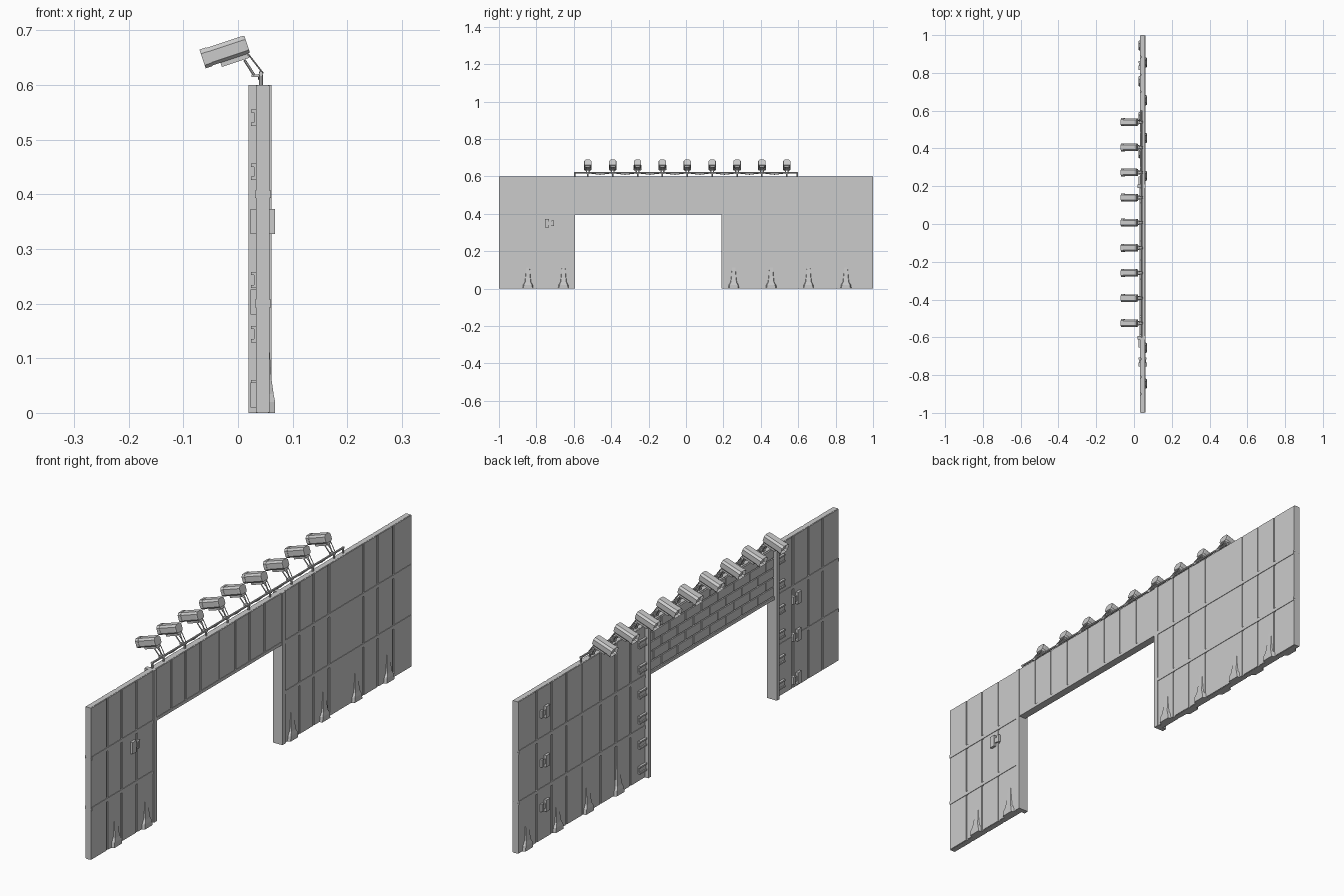
import bpy, bmesh, math
from mathutils import Matrix, Vector

cube = bpy.data.objects.get("Cube")
if cube:
    bpy.data.objects.remove(cube)

grey = bpy.data.materials.new("plain_grey")
grey.use_nodes = True
grey.diffuse_color = (0.6, 0.6, 0.6, 1)
grey.node_tree.nodes["Principled BSDF"].inputs["Base Color"].default_value = (0.6, 0.6, 0.6, 1)


def finish(bm, name):
    bmesh.ops.recalc_face_normals(bm, faces=bm.faces)
    me = bpy.data.meshes.new(name)
    bm.to_mesh(me)
    bm.free()
    me.materials.append(grey)
    ob = bpy.data.objects.new(name, me)
    bpy.context.collection.objects.link(ob)
    return ob


def box(bm, x0, x1, y0, y1, z0, z1, matrix=None):
    size = Matrix.Diagonal((abs(x1 - x0), y1 - y0, z1 - z0, 1))
    m = Matrix.Translation(((x0 + x1) / 2, (y0 + y1) / 2, (z0 + z1) / 2)) @ size
    bmesh.ops.create_cube(bm, size=1, matrix=(matrix @ m) if matrix else m)


def rod(bm, a, b, r, sides=6):
    a, b = Vector(a), Vector(b)
    d = b - a
    m = Matrix.Translation((a + b) / 2) @ d.to_track_quat("Z", "Y").to_matrix().to_4x4()
    bmesh.ops.create_cone(bm, cap_ends=True, segments=sides, radius1=r, radius2=r,
                          depth=d.length, matrix=m)


def loft(bm, rings):
    """Skin a list of equally sized vertex rings and cap both ends."""
    loops = [[bm.verts.new(p) for p in ring] for ring in rings]
    n = len(loops[0])
    for a, b in zip(loops, loops[1:]):
        for i in range(n):
            j = (i + 1) % n
            bm.faces.new((a[i], a[j], b[j], b[i]))
    return bm.faces.new(loops[0][::-1]), bm.faces.new(loops[-1])


FRONT, BACK = 0.055, 0.036           # core faces of the wall
MODULE = 0.4
STOPS = (0, 0.1, 0.19, 0.285, 0.4)   # groove positions in one module

# Wall core: two legs and a lintel
bm = bmesh.new()
for y0, y1, z0 in ((-1, -0.6, 0), (-0.6, 0.2, 0.4), (0.2, 1, 0)):
    box(bm, BACK, FRONT, y0, y1, z0, 0.6)
finish(bm, "wall_core")


def module_panels(bm, y, z, face, out):
    """Raised plates separated by narrow vertical grooves."""
    for i in range(4):
        left = 0.001 if i == 0 else 0.005
        right = 0.001 if i == 3 else 0.005
        box(bm, face - out * 0.5, face + out, y + STOPS[i] + left,
            y + STOPS[i + 1] - right, z + 0.001, z + 0.199)


# Cladding on both faces of every module
for name, face, out in (("front_cladding", FRONT, 0.003), ("back_cladding", BACK, -0.003)):
    bm = bmesh.new()
    for m in range(5):
        y = -1 + m * MODULE
        lintel = m in (1, 2)
        if lintel and out < 0:
            continue
        for row in ((2,) if lintel else range(3)):
            module_panels(bm, y, row * 0.2, face, out)
    finish(bm, name)

# Horizontal rails over the cladding
bm = bmesh.new()
for y0, y1 in ((-1, -0.6), (0.2, 1)):
    for z in (0.2, 0.4):
        box(bm, BACK - 0.005, FRONT + 0.005, y0 + 0.002, y1 - 0.002, z - 0.007, z + 0.007)
finish(bm, "horizontal_rails")

# Staggered blocks on the back of the lintel
bm = bmesh.new()
rows, length = 5, 0.1
for r in range(rows):
    z = 0.41 + r * 0.038
    y = -0.59 - (length / 2 if r % 2 else 0)
    while y < 0.19:
        a, b = max(y, -0.59), min(y + length, 0.19)
        if b - a > 0.01:
            box(bm, BACK - 0.006, BACK + 0.001, a + 0.002, b - 0.002, z + 0.002, z + 0.036)
        y += length
finish(bm, "lintel_blocks")

# Door frame: jambs and lintel underside beam
bm = bmesh.new()
box(bm, 0.019, 0.061, -0.612, -0.594, 0, 0.6)
box(bm, 0.019, 0.061, 0.19, 0.208, 0, 0.6)
box(bm, 0.03, 0.06, -0.594, 0.19, 0.396, 0.408)
finish(bm, "door_frame")

# Clips beside the jambs
bm = bmesh.new()
for y0, y1 in ((-0.655, -0.612), (0.208, 0.251)):
    for i in range(6):
        z = 0.045 + i * 0.099
        box(bm, 0.024, BACK, y0, y1, z - 0.015, z - 0.009)
        box(bm, 0.024, BACK, y0, y1, z + 0.009, z + 0.015)
        box(bm, 0.029, BACK, y0, y1, z - 0.009, z + 0.009)
finish(bm, "jamb_clips")


# Flared feet: rings of height, half width and depth
def foot(bm, y, face, side):
    rings = []
    for z, w, d in ((0, 0.03, 0.013), (0.02, 0.027, 0.013), (0.035, 0.018, 0.01),
                    (0.06, 0.015, 0.0065), (0.112, 0.011, 0.003)):
        x = face + side * d
        rings.append([(face, y - w, z), (x, y - w * 0.8, z), (x, y + w * 0.8, z), (face, y + w, z)])
    loft(bm, rings)


bm = bmesh.new()
for y in (-0.845, -0.655, 0.255, 0.455, 0.655, 0.855):
    foot(bm, y, FRONT, 1)
finish(bm, "front_feet")
bm = bmesh.new()
for y in (0.945, 0.755, 0.565, 0.375):
    foot(bm, y, BACK, -1)
finish(bm, "back_feet")


# Latches: an upright block with a side arm
def latch(bm, y, z, face, side):
    box(bm, face, face + side * 0.013, y - 0.025, y - 0.002, z - 0.023, z + 0.023)
    box(bm, face, face + side * 0.009, y - 0.002, y + 0.022, z - 0.01, z + 0.01)
    box(bm, face, face + side * 0.012, y + 0.012, y + 0.024, z - 0.015, z + 0.015)


bm = bmesh.new()
latch(bm, -0.73, 0.35, FRONT, 1)
for z in (0.033, 0.203, 0.35):
    latch(bm, -0.73, z, BACK, -1)
for z in (0.13, 0.306, 0.5):
    latch(bm, 0.84, z, BACK, -1)
finish(bm, "latches")

# Lamp rail, posts and slack cable
LAMPS = [-0.525 + i * 0.133 for i in range(9)]
bm = bmesh.new()
rod(bm, (0.042, -0.6, 0.62), (0.042, 0.6, 0.62), 0.004, 8)
for y in LAMPS + [-0.595, 0.595]:
    rod(bm, (0.042, y, 0.598), (0.042, y, 0.624), 0.004, 8)
for a, b in zip(LAMPS, LAMPS[1:]):
    mid = (0.038, (a + b) / 2, 0.61)
    rod(bm, (0.038, a, 0.618), mid, 0.0015, 4)
    rod(bm, mid, (0.038, b, 0.618), 0.0015, 4)
finish(bm, "lamp_rail")

# Lamp housing: chamfered prism with a recessed mouth
HALF = [(0.015, -0.018), (0.021, -0.012), (0.021, 0.01), (0.013, 0.018)]
SECTION = HALF + [(-y, z) for y, z in reversed(HALF)]
for n, y in enumerate(LAMPS, 1):
    bm = bmesh.new()
    rings = [[(x, p * s, q * s) for p, q in SECTION]
             for x, s in ((-0.043, 1), (-0.03, 1), (-0.03, 0.94), (0.036, 0.94), (0.043, 0.88))]
    mouth, _ = loft(bm, rings)
    bmesh.ops.recalc_face_normals(bm, faces=bm.faces)
    bmesh.ops.inset_individual(bm, faces=[mouth], thickness=0.003)
    bmesh.ops.translate(bm, verts=mouth.verts, vec=(0.01, 0, 0))
    box(bm, -0.014, 0.038, -0.014, 0.014, -0.025, -0.015)
    tilt = Matrix.Translation((-0.024, y, 0.661)) @ Matrix.Rotation(math.radians(-18.5), 4, "Y")
    bmesh.ops.transform(bm, matrix=tilt, verts=bm.verts)
    finish(bm, f"lamp_housing_{n}")

# Lamp yokes
bm = bmesh.new()
for y in LAMPS:
    for s in (-1, 1):
        rod(bm, (0.012, y + s * 0.012, 0.645), (0.03, y + s * 0.006, 0.617), 0.0025)
        rod(bm, (0.018, y + s * 0.012, 0.657), (0.046, y + s * 0.004, 0.621), 0.0015)
    box(bm, 0.025, 0.045, y - 0.008, y + 0.008, 0.614, 0.619)
finish(bm, "lamp_yokes")
